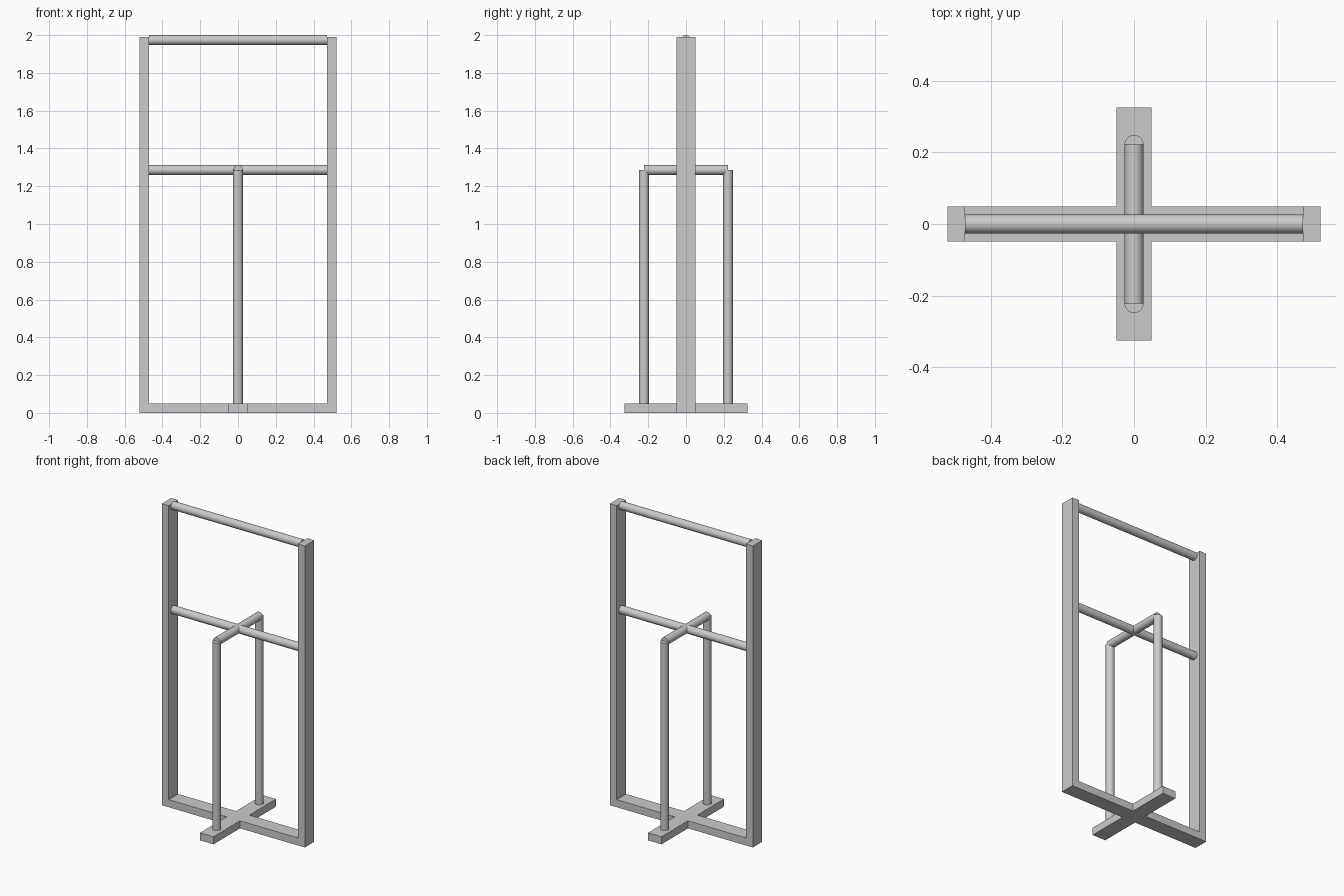
import bpy, bmesh, math
from mathutils import Vector

if "Cube" in bpy.data.objects:
    bpy.data.objects.remove(bpy.data.objects["Cube"])

ROD_R = 0.0265


def make_frame():
    # Cross-shaped base laid out as tiles, raised, then end tiles pulled up into posts
    bm = bmesh.new()
    xs = [-0.522, -0.472, -0.049, 0.049, 0.472, 0.522]
    tiles = [(a, b, -0.049, 0.049) for a, b in zip(xs, xs[1:])]
    tiles += [(-0.049, 0.049, -0.326, -0.049), (-0.049, 0.049, 0.049, 0.326)]
    for x0, x1, y0, y1 in tiles:
        bm.faces.new([bm.verts.new((x, y, 0)) for x, y in
                      ((x0, y0), (x1, y0), (x1, y1), (x0, y1))])
    bmesh.ops.remove_doubles(bm, verts=bm.verts[:], dist=1e-5)

    def raise_faces(faces, h, keep):
        res = bmesh.ops.extrude_face_region(bm, geom=faces, use_keep_orig=keep)
        verts = [g for g in res["geom"] if isinstance(g, bmesh.types.BMVert)]
        bmesh.ops.translate(bm, verts=verts, vec=(0, 0, h))
        if not keep:
            bmesh.ops.delete(bm, geom=[f for f in faces if f.is_valid], context="FACES")
        return [g for g in res["geom"] if isinstance(g, bmesh.types.BMFace)]

    top = raise_faces(bm.faces[:], 0.05, True)
    for side in (-1, 1):
        end = [f for f in top if f.is_valid and f.calc_center_median().x * side > 0.47]
        raise_faces(end, 1.94, False)
    bmesh.ops.recalc_face_normals(bm, faces=bm.faces[:])
    bmesh.ops.dissolve_limit(bm, angle_limit=math.radians(1),
                             verts=bm.verts[:], edges=bm.edges[:])
    mesh = bpy.data.meshes.new("base_and_posts")
    bm.to_mesh(mesh)
    bm.free()
    bpy.context.collection.objects.link(bpy.data.objects.new("base_and_posts", mesh))


def rod(name, a, b):
    a, b = Vector(a), Vector(b)
    d = b - a
    bpy.ops.mesh.primitive_cylinder_add(vertices=32, radius=ROD_R, depth=d.length,
                                        location=(a + b) / 2,
                                        rotation=d.to_track_quat('Z', 'Y').to_euler())
    bpy.context.object.name = name
    bpy.ops.object.shade_smooth_by_angle(angle=math.radians(30))


make_frame()

# Hanging rails between the posts
rod("top_rail", (-0.472, 0, 1.9735), (0.472, 0, 1.9735))
rod("middle_rail", (-0.472, 0, 1.286), (0.472, 0, 1.286))

# Front-to-back rail on its two uprights
rod("cross_rail", (0, -0.222, 1.286), (0, 0.222, 1.286))
rod("front_upright", (0, -0.222, 0.05), (0, -0.222, 1.286))
rod("back_upright", (0, 0.222, 0.05), (0, 0.222, 1.286))
